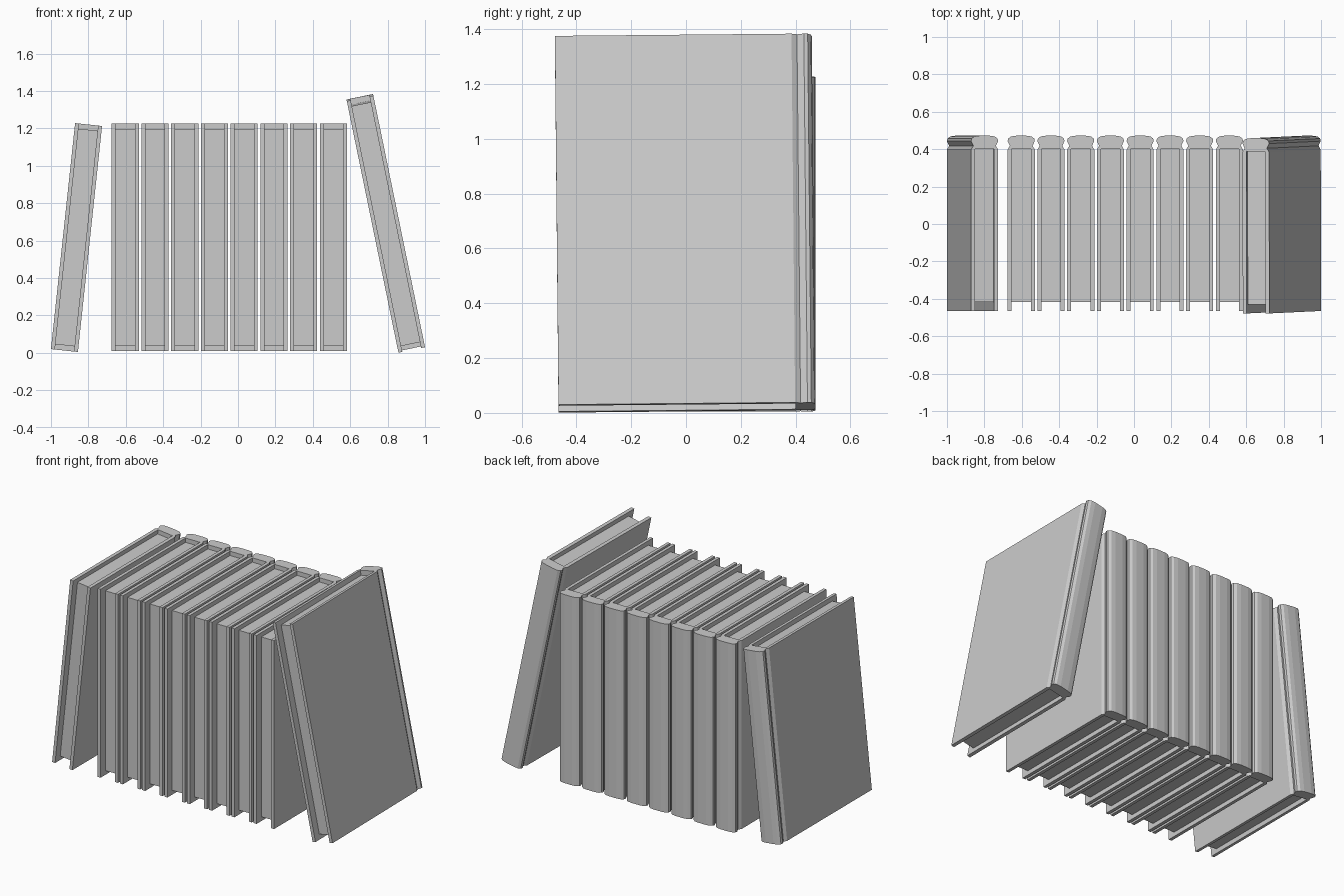
import bpy, bmesh
from math import radians

if "Cube" in bpy.data.objects:
    bpy.data.objects.remove(bpy.data.objects["Cube"])

BOARD = 0.021     # cover board thickness
HALF = 0.0725     # half of the book thickness
HEIGHT = 1.215
INSET = 0.028     # pages sit lower than the cover

# Right half of the cover outline seen from above: board, hinge groove, rounded spine
RIGHT = [(HALF - BOARD, 0.40), (HALF - BOARD, -0.465), (HALF, -0.465), (HALF, 0.398),
         (HALF - 0.012, 0.418), (HALF, 0.443), (HALF - 0.003, 0.457), (HALF - 0.018, 0.468),
         (HALF - 0.045, 0.472)]
COVER = RIGHT + [(-x, y) for x, y in reversed(RIGHT)]

PW = HALF - BOARD
PAGES = [(-PW, -0.417), (PW, -0.417), (PW, 0.40), (-PW, 0.40)]


def prism(name, outline, z0, z1):
    bm = bmesh.new()
    base = bm.faces.new([bm.verts.new((x, y, z0)) for x, y in outline])
    top = bmesh.ops.extrude_face_region(bm, geom=[base])["geom"]
    bmesh.ops.translate(bm, vec=(0, 0, z1 - z0),
                        verts=[v for v in top if isinstance(v, bmesh.types.BMVert)])
    bmesh.ops.recalc_face_normals(bm, faces=bm.faces)
    mesh = bpy.data.meshes.new(name)
    bm.to_mesh(mesh)
    bm.free()
    ob = bpy.data.objects.new(name, mesh)
    bpy.context.collection.objects.link(ob)
    return ob


def book(name, x, z, tilt=0.0, pitch=0.0, scale=1.0):
    h = HEIGHT * scale
    inset = INSET * scale
    cover = prism(name + "_cover", COVER, 0, h)
    pages = prism(name + "_pages", PAGES, inset, h - inset)
    pages.parent = cover
    cover.location = (x, 0, z)
    cover.rotation_euler = (radians(pitch), radians(tilt), 0)


# Row of upright books
for i in range(8):
    book(f"upright_book_{i + 1}", -0.603 + 0.159 * i, 0.01)

# Leaning books at both ends
book("left_leaning_book", -0.928, 0.0125, tilt=6.1)
book("right_leaning_book", 0.928, 0.02, tilt=-11.6, pitch=0.55, scale=1.13)
